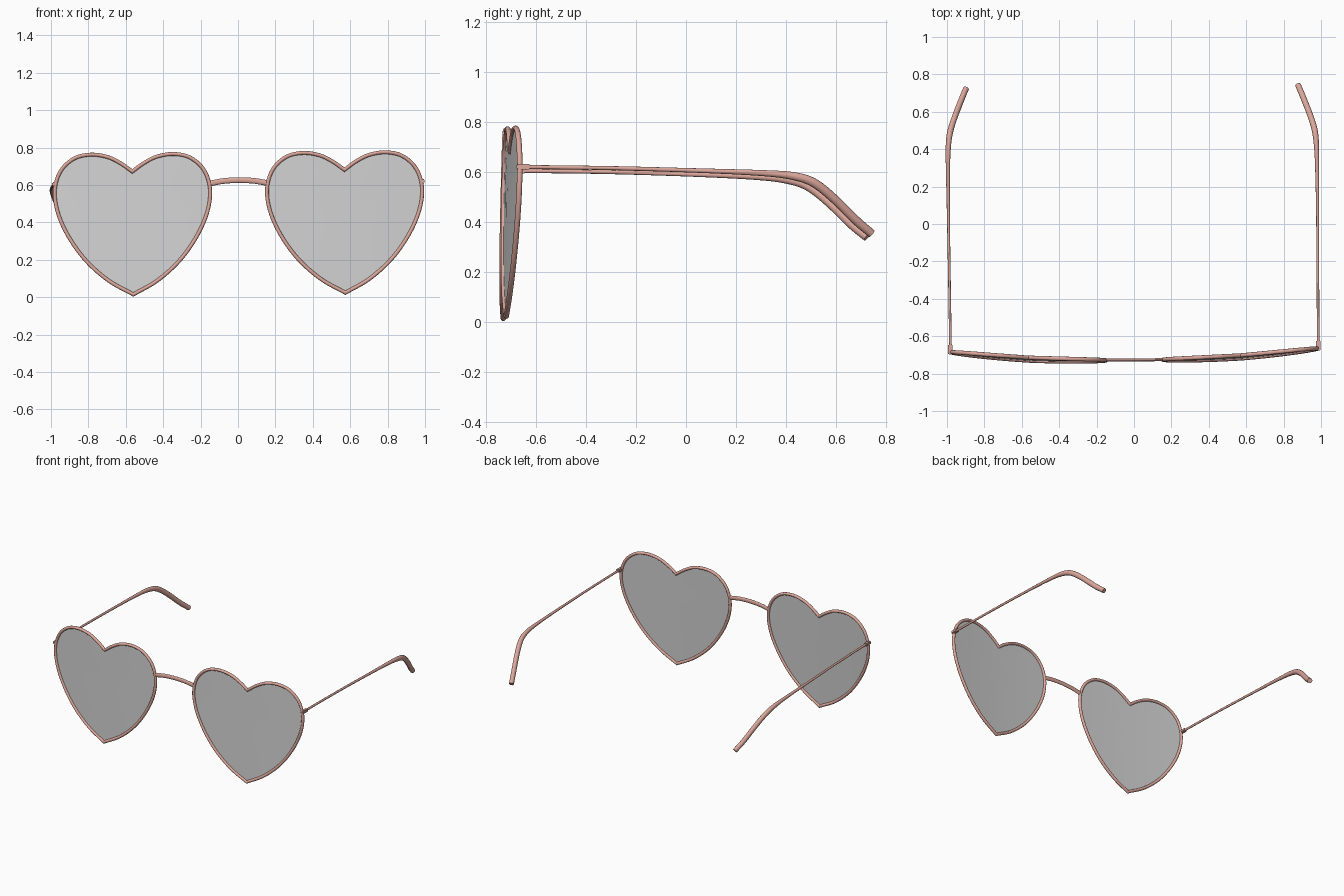
import bpy, bmesh, math
from mathutils import Vector, Matrix

if "Cube" in bpy.data.objects:
    bpy.data.objects.remove(bpy.data.objects["Cube"], do_unlink=True)


def material(name, rgb):
    m = bpy.data.materials.new(name)
    m.use_nodes = True
    m.diffuse_color = (*rgb, 1)
    m.node_tree.nodes["Principled BSDF"].inputs["Base Color"].default_value = (*rgb, 1)
    return m


ROSE = material("rose metal", (0.72, 0.39, 0.33))
GREY = material("grey lens", (0.65, 0.65, 0.65))
# The glasses rest with a very slight lean and turn
POSE = Matrix.Rotation(0.0105, 4, "Z") @ Matrix.Rotation(-0.008, 4, "Y")


def finish(bm, name, mat):
    bmesh.ops.recalc_face_normals(bm, faces=bm.faces)
    bm.transform(POSE)
    me = bpy.data.meshes.new(name)
    bm.to_mesh(me)
    bm.free()
    me.materials.append(mat)
    ob = bpy.data.objects.new(name, me)
    bpy.context.collection.objects.link(ob)
    bpy.ops.object.select_all(action="DESELECT")
    bpy.context.view_layer.objects.active = ob
    ob.select_set(True)
    bpy.ops.object.shade_smooth_by_angle(angle=math.radians(40))


def spline(points, steps=6):
    """Smooth curve through points of any dimension."""
    p = [Vector(q) for q in points]
    p = [2 * p[0] - p[1]] + p + [2 * p[-1] - p[-2]]
    out = []
    for a, b, c, d in zip(p, p[1:], p[2:], p[3:]):
        for i in range(steps):
            t = i / steps
            out.append(0.5 * (2 * b + (c - a) * t + (2 * a - 5 * b + 4 * c - d) * t * t
                              + (3 * b - a - 3 * c + d) * t ** 3))
    return out + [p[-2]]


def sweep(name, path, radii, axis, closed=False, sides=12):
    """Elliptical tube; radii are (across axis, along axis) at each point."""
    bm = bmesh.new()
    n = len(path)
    rings = []
    for i, p in enumerate(path):
        before = path[i - 1] if closed or i else p
        after = path[(i + 1) % n] if closed or i < n - 1 else p
        d_in = (p - before).normalized() if p != before else (after - p).normalized()
        d_out = (after - p).normalized() if p != after else d_in
        tangent = (d_in + d_out).normalized()
        miter = 1 / max(0.5, tangent.dot(d_in))
        across = tangent.cross(axis).normalized()
        along = across.cross(tangent)
        ra, rb = radii[i]
        rings.append([bm.verts.new(p + across * ra * miter * math.cos(a) + along * rb * math.sin(a))
                      for a in (math.tau * k / sides for k in range(sides))])
    for r, q in zip(rings, rings[1:] + rings[:1] if closed else rings[1:]):
        for k in range(sides):
            j = (k + 1) % sides
            bm.faces.new((r[k], r[j], q[j], q[k]))
    if not closed:
        bm.faces.new(rings[0])
        bm.faces.new(rings[-1])
    finish(bm, name, ROSE)


def on_front(x, z):
    """Point on the gently wrapped and tilted front surface."""
    return Vector((x, -0.743 + 0.055 * x * x + 0.025 * z, z))


# Heart outline: one half, then its mirror image
half = spline([(0, 0.677), (0.06, 0.72), (0.13, 0.755), (0.22, 0.769), (0.31, 0.749),
               (0.383, 0.682), (0.415, 0.58), (0.4, 0.46), (0.343, 0.33), (0.25, 0.2),
               (0.13, 0.093), (0, 0.019)])
heart = half + [Vector((-p.x, p.y)) for p in reversed(half[1:-1])]
CENTRE_X, CENTRE_Z = 0.567, 0.45


def lens(name, side):
    bm = bmesh.new()

    def vert(p, s):
        return bm.verts.new(on_front(side * CENTRE_X + p.x * s, CENTRE_Z + (p.y - CENTRE_Z) * s))

    rings = [[vert(p, s) for p in heart] for s in (1, 0.7, 0.35)]
    middle = vert(heart[0], 0)
    n = len(heart)
    for k in range(n):
        j = (k + 1) % n
        for r, q in zip(rings, rings[1:]):
            bm.faces.new((r[k], r[j], q[j], q[k]))
        bm.faces.new((rings[-1][k], rings[-1][j], middle))
    finish(bm, name, GREY)


def hinge(name, side):
    bm = bmesh.new()
    bmesh.ops.create_cube(bm, size=1, matrix=Matrix.Translation((side * 0.984, -0.66, 0.612))
                          @ Matrix.Diagonal((0.024, 0.055, 0.022, 1)))
    bmesh.ops.bevel(bm, geom=bm.edges[:], offset=0.004, segments=2, affect="EDGES")
    finish(bm, name, ROSE)


# Temple arm: x, y, z, thickness across, thickness sideways
temple = spline([(0.983, -0.67, 0.612, 0.008, 0.007), (0.985, -0.3, 0.607, 0.008, 0.007),
                 (0.987, 0.05, 0.597, 0.009, 0.008), (0.987, 0.3, 0.587, 0.012, 0.011),
                 (0.984, 0.42, 0.575, 0.016, 0.014), (0.974, 0.5, 0.549, 0.018, 0.016),
                 (0.949, 0.58, 0.487, 0.018, 0.016), (0.914, 0.67, 0.399, 0.018, 0.016),
                 (0.888, 0.733, 0.346, 0.017, 0.016)])

for label, side in (("left", 1), ("right", -1)):
    rim = [on_front(side * CENTRE_X + p.x, p.y) for p in heart]
    sweep(label + "_rim", rim, [(0.010, 0.011)] * len(rim), Vector((0, 1, 0)), closed=True)
    lens(label + "_lens", side)
    hinge(label + "_hinge", side)
    sweep(label + "_temple", [Vector((side * p[0], p[1], p[2])) for p in temple],
          [(p[3], p[4]) for p in temple], Vector((1, 0, 0)))

# Arched bridge between the rims
arch = [on_front(p.x, p.y) for p in spline([(-0.15, 0.61), (-0.08, 0.622), (0, 0.626),
                                           (0.08, 0.622), (0.15, 0.61)])]
sweep("bridge", arch, [(0.015, 0.008)] * len(arch), Vector((0, 1, 0)))
